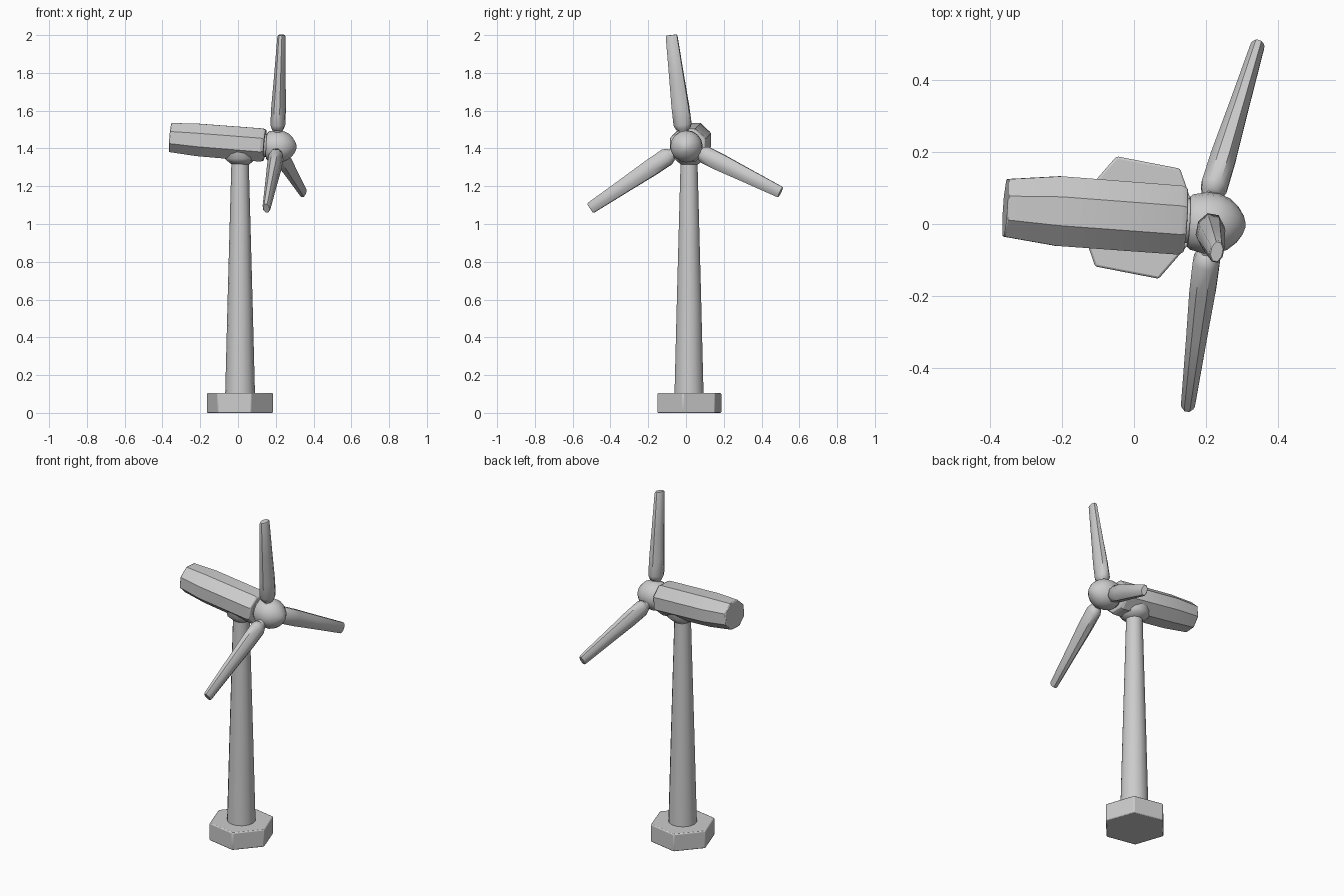
import bpy, bmesh, math
from mathutils import Vector

if "Cube" in bpy.data.objects:
    bpy.data.objects.remove(bpy.data.objects["Cube"])

paint = bpy.data.materials.new("light_grey")
paint.diffuse_color = (0.6, 0.6, 0.6, 1)
paint.use_nodes = True
paint.node_tree.nodes["Principled BSDF"].inputs["Base Color"].default_value = paint.diffuse_color


def loft(name, rings, u, v, sides, phase=0.0, angle=30, bevel=0.0):
    """Skin elliptical rings (centre, radius along u, radius along v)."""
    bm = bmesh.new()
    loops = []
    for c, ru, rv in rings:
        loop = []
        for i in range(sides):
            a = phase + math.tau * i / sides
            loop.append(bm.verts.new(Vector(c) + u * ru * math.cos(a) + v * rv * math.sin(a)))
        loops.append(loop)
    for a, b in zip(loops, loops[1:]):
        for i in range(sides):
            j = (i + 1) % sides
            bm.faces.new((a[i], a[j], b[j], b[i]))
    bm.faces.new(loops[0])
    bm.faces.new(loops[-1])
    bmesh.ops.recalc_face_normals(bm, faces=bm.faces)
    mesh = bpy.data.meshes.new(name)
    bm.to_mesh(mesh)
    bm.free()
    mesh.materials.append(paint)
    ob = bpy.data.objects.new(name, mesh)
    bpy.context.collection.objects.link(ob)
    if bevel:
        mod = ob.modifiers.new("soft_edges", "BEVEL")
        mod.width = bevel
        mod.segments = 2
        mod.limit_method = "ANGLE"
        mod.angle_limit = math.radians(50)
    bpy.ops.object.select_all(action="DESELECT")
    bpy.context.view_layer.objects.active = ob
    ob.select_set(True)
    bpy.ops.object.shade_smooth_by_angle(angle=math.radians(angle))
    return ob


X, Y, Z = Vector((1, 0, 0)), Vector((0, 1, 0)), Vector((0, 0, 1))

# Hexagonal foundation
loft("base", [((0.01, 0.018, z), 0.18, 0.18) for z in (0, 0.105)],
     X, Y, 6, math.radians(-11), bevel=0.006)

# Tapered tower with flared collar under the nacelle
profile = [(0.095, 0.079), (0.6, 0.066), (1.0, 0.055), (1.325, 0.046)]
loft("tower", [((0.011, 0.016, z), r, r) for z, r in profile], X, Y, 14, angle=35)
collar = [(1.315, 0.046), (1.33, 0.065), (1.345, 0.082), (1.40, 0.086)]
loft("collar", [((0.013, 0.018, z), r, r) for z, r in collar], X, Y, 14, angle=50)

# Eight-sided nacelle, slightly tilted and turned
axis = Vector((0.51, -0.036, -0.042)).normalized()
side = Z.cross(axis).normalized()
up = axis.cross(side)
k = 1 / math.cos(math.pi / 8)
nacelle = [((-0.358, 0.045, 1.458), 0.080, 0.077),
           ((-0.21, 0.036, 1.445), 0.097, 0.086),
           ((0.125, 0.011, 1.418), 0.096, 0.088),
           ((0.142, 0.010, 1.417), 0.088, 0.080)]
loft("nacelle", [(c, a * k, b * k) for c, a, b in nacelle], side, up, 8,
     math.pi / 8, angle=25, bevel=0.004)

# Shaft joining nacelle and hub
start = Vector((0.13, 0.010, 1.417))
loft("shaft", [(start, 0.062, 0.062), (start + axis * 0.04, 0.062, 0.062)], side, up, 16)

# Rounded hub
nose = Vector((1, -0.06, -0.05)).normalized()
hub_side = Z.cross(nose).normalized()
hub_up = nose.cross(hub_side)
origin = Vector((0.152, 0.006, 1.414))
hub = [(0, 0.070), (0.008, 0.077), (0.045, 0.085), (0.080, 0.084), (0.112, 0.071),
       (0.136, 0.050), (0.152, 0.026), (0.158, 0.008)]
loft("hub", [(origin + nose * d, r, r) for d, r in hub], hub_side, hub_up, 16, angle=45)

# Three tapered blades: (root, tip)
rotor = Vector((0.982, -0.188, 0.004)).normalized()
blades = [((0.21, -0.014, 1.495), (0.23, -0.077, 2.0)),
          ((0.215, 0.078, 1.377), (0.345, 0.500, 1.168)),
          ((0.205, -0.075, 1.372), (0.150, -0.507, 1.083))]
# fraction along blade, half chord, half thickness
sections = [(-0.09, 0.028, 0.026), (0.0, 0.027, 0.026), (0.012, 0.038, 0.031),
            (0.06, 0.050, 0.040), (0.25, 0.049, 0.039), (0.55, 0.042, 0.031),
            (0.985, 0.033, 0.021), (1.0, 0.029, 0.017)]
for n, (root, tip) in enumerate(blades, 1):
    root, tip = Vector(root), Vector(tip)
    along = (tip - root).normalized()
    chord = rotor.cross(along).normalized()
    thick = along.cross(chord)
    loft(f"blade_{n}", [(root.lerp(tip, t), a, b) for t, a, b in sections],
         chord, thick, 8, math.pi / 8, angle=48)
